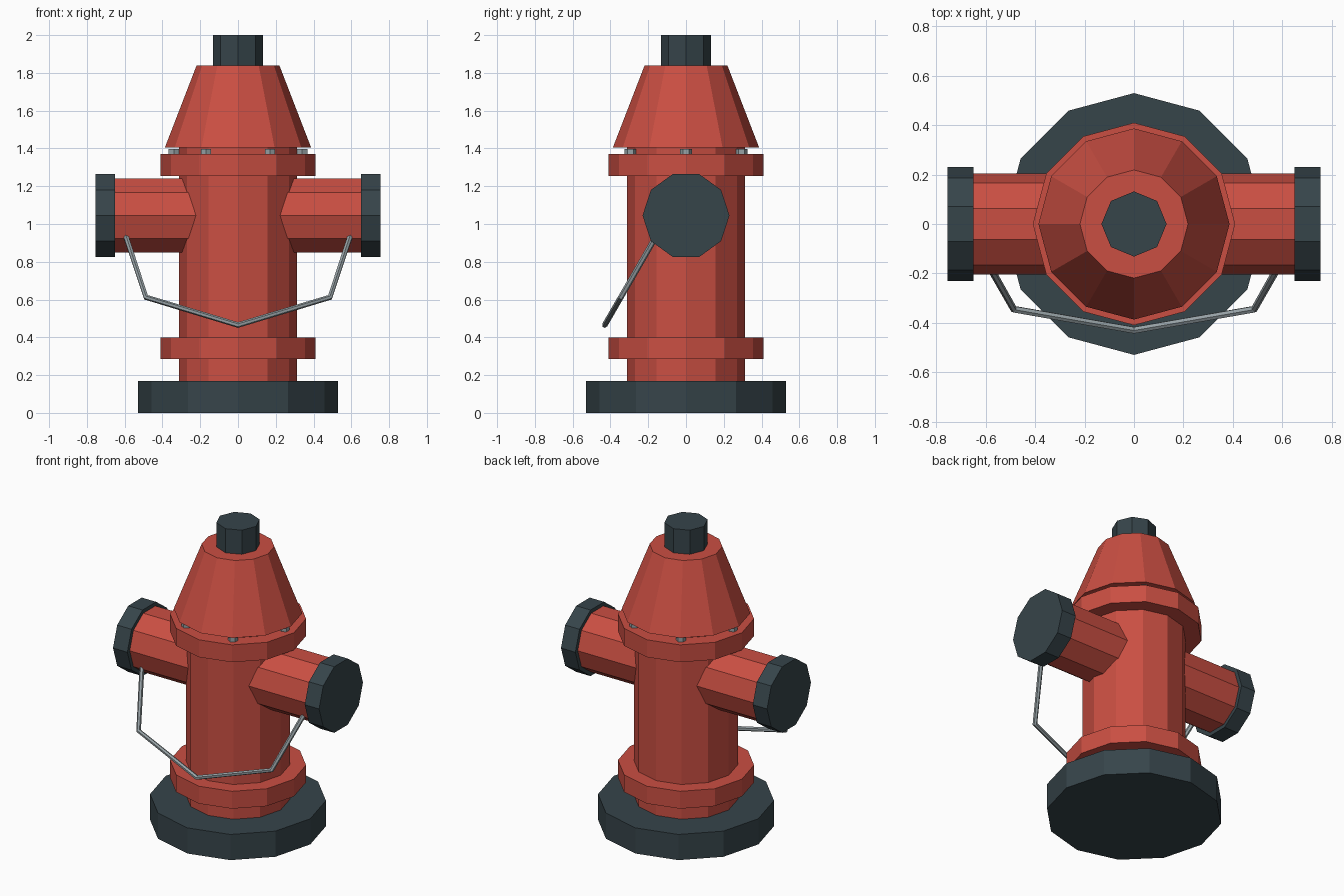
import bpy
from math import cos, sin, pi, radians

cube = bpy.data.objects.get("Cube")
if cube:
    bpy.data.objects.remove(cube, do_unlink=True)


def material(name, rgb):
    mat = bpy.data.materials.new(name)
    mat.use_nodes = True
    mat.diffuse_color = (*rgb, 1)
    bsdf = next(n for n in mat.node_tree.nodes if n.type == 'BSDF_PRINCIPLED')
    bsdf.inputs["Base Color"].default_value = (*rgb, 1)
    return mat


RED = material("red paint", (0.59, 0.077, 0.055))
DARK = material("dark slate", (0.037, 0.058, 0.068))
STEEL = material("grey steel", (0.31, 0.36, 0.38))


def upright(name, sides, low, high, r_low, r_high, mat, x=0, y=0):
    """Flat-faced prism or cone standing between two heights."""
    bpy.ops.mesh.primitive_cone_add(vertices=sides, radius1=r_low, radius2=r_high,
                                    depth=high - low, location=(x, y, (low + high) / 2))
    obj = bpy.context.object
    obj.name = name
    obj.data.materials.append(mat)
    return obj


def sideways(name, start, end, radius, mat):
    """Ten-sided prism along x at outlet height."""
    bpy.ops.mesh.primitive_cylinder_add(vertices=10, radius=radius, depth=abs(end - start),
                                        location=((start + end) / 2, 0, 1.045),
                                        rotation=(0, radians(90), 0))
    obj = bpy.context.object
    obj.name = name
    obj.data.materials.append(mat)


# Base, barrel, flanges, bonnet and top nut
upright("base", 12, 0, 0.17, 0.53, 0.53, DARK)
upright("barrel", 12, 0.1, 1.405, 0.313, 0.313, RED)
upright("lower_flange", 12, 0.285, 0.4, 0.41, 0.41, RED)
upright("upper_flange", 12, 1.255, 1.37, 0.41, 0.41, RED)
upright("bonnet", 12, 1.405, 1.84, 0.387, 0.219, RED)
upright("top_nut", 8, 1.8, 2.0, 0.132, 0.132, DARK)

# Ring of bolts between upper flange and bonnet
for i in range(6):
    a = i * pi / 3
    upright(f"bolt_{i + 1}", 6, 1.36, 1.398, 0.031, 0.031, STEEL, 0.34 * cos(a), 0.34 * sin(a))

# Outlets with caps on both sides
for side, s in (("left", 1), ("right", -1)):
    sideways(f"{side}_outlet", 0, s * 0.67, 0.205, RED)
    sideways(f"{side}_cap", s * 0.65, s * 0.755, 0.23, DARK)

# Chain hanging in front between the outlets
half = [(0.595, -0.155, 0.94), (0.487, -0.345, 0.612), (0, -0.43, 0.465)]
path = half + [(-x, y, z) for x, y, z in reversed(half[:-1])]
curve = bpy.data.curves.new("chain", 'CURVE')
curve.dimensions = '3D'
curve.bevel_depth = 0.015
curve.bevel_resolution = 1
curve.use_fill_caps = True
spline = curve.splines.new('POLY')
spline.points.add(len(path) - 1)
for point, co in zip(spline.points, path):
    point.co = (*co, 1)
spline.use_smooth = False
curve.materials.append(STEEL)
bpy.context.collection.objects.link(bpy.data.objects.new("chain", curve))
